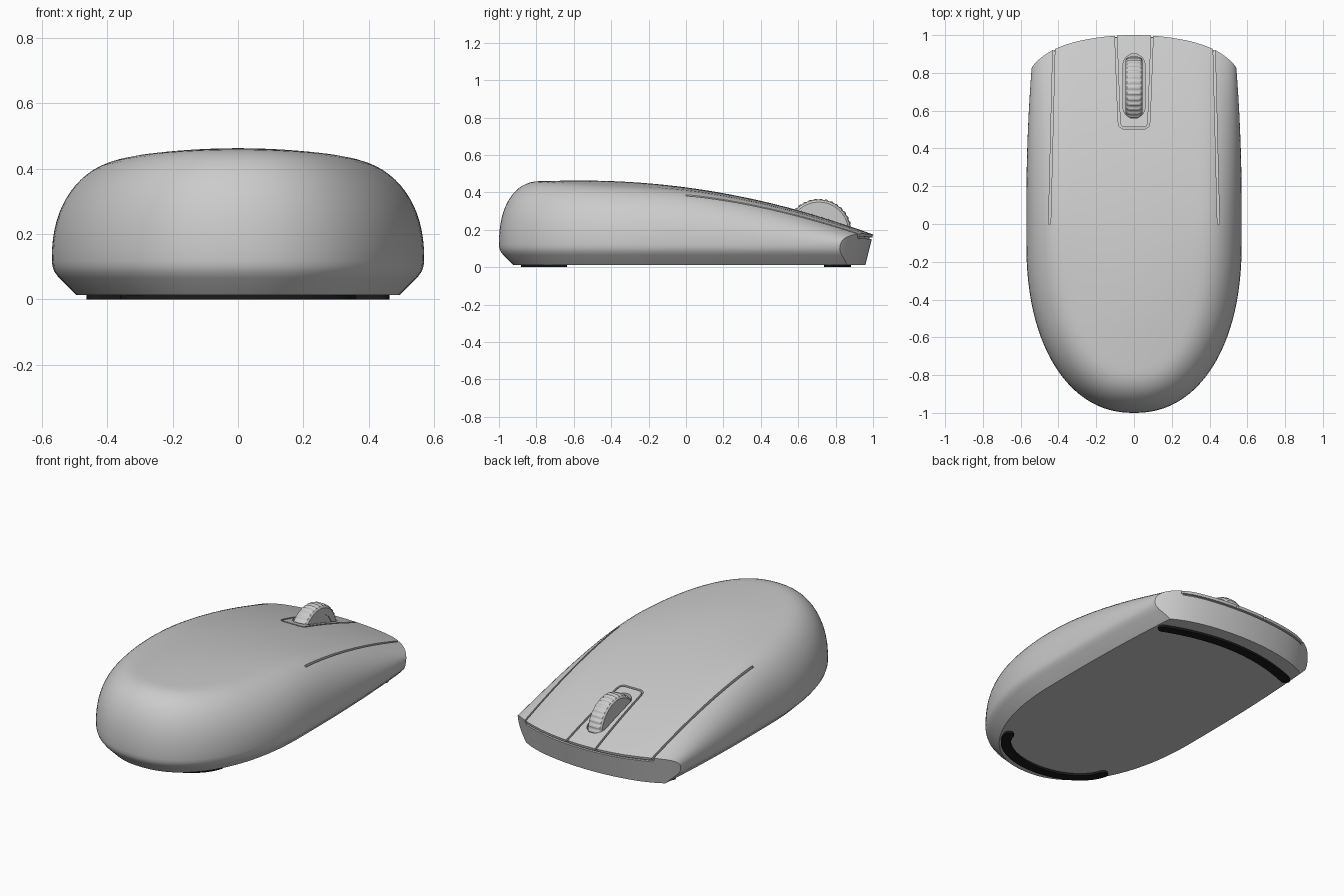
import bpy, bmesh
from math import sin, cos, pi, sqrt, hypot
from mathutils import Vector

if "Cube" in bpy.data.objects:
    bpy.data.objects.remove(bpy.data.objects["Cube"])

R, P, ZB = 0.22, 2.3, 0.12      # edge rounding: width, squareness, start height


def top(x, y):
    """Crowned top surface, ignoring the rounded rim."""
    k = 0.12 if y > -0.55 else 0.05
    t = min(max((y + 0.5) / 0.6, 0), 1)
    crown = 0.04 - 0.022 * t * t * (3 - 2 * t)
    return 0.463 - k * (y + 0.55) ** 2 - crown * (x / 0.42) ** 2


def surface(x, y):
    """Top surface including the rounding along the sides."""
    d = min(max((half_width(y) - abs(x)) / R, 0), 1)
    return ZB + (top(x, y) - ZB) * (1 - (1 - d) ** P) ** (1 / P)


def half_width(y):
    return 0.57 - 0.03 * max(0, (y - 0.1) / 0.75) ** 2


def front(x, z):
    """y of the leaning, curved front face."""
    return 1 + 0.25 * (z - 0.175) - 0.36 * x * x - 2.2 * x ** 6


def loft(name, loops, closed=False):
    """Bridge equal closed loops, capping the ends unless closed."""
    bm = bmesh.new()
    rows = [[bm.verts.new(p) for p in loop] for loop in loops]
    n = len(rows[0])
    pairs = list(zip(rows, rows[1:])) + ([(rows[-1], rows[0])] if closed else [])
    for a, b in pairs:
        for i in range(n):
            j = (i + 1) % n
            bm.faces.new((a[i], a[j], b[j], b[i]))
    if not closed:
        bm.faces.new(rows[0])
        bm.faces.new(rows[-1])
    bmesh.ops.remove_doubles(bm, verts=bm.verts, dist=1e-5)
    bmesh.ops.dissolve_degenerate(bm, edges=bm.edges, dist=1e-6)
    bmesh.ops.recalc_face_normals(bm, faces=bm.faces)
    me = bpy.data.meshes.new(name)
    bm.to_mesh(me)
    bm.free()
    ob = bpy.data.objects.new(name, me)
    bpy.context.collection.objects.link(ob)
    return ob


def resample(pts, n):
    pts = [Vector(p) for p in pts]
    lens = [(b - a).length for a, b in zip(pts, pts[1:])]
    out = []
    for i in range(n):
        s, k = sum(lens) * i / (n - 1), 0
        while k < len(lens) - 1 and s > lens[k]:
            s -= lens[k]
            k += 1
        out.append(pts[k].lerp(pts[k + 1], min(s / lens[k], 1)))
    return out


def ribbon(name, pts, width, low, high, n=40, rounded=False):
    """Sweep a rectangle along a plan path; low/high give z at (x, y)."""
    pts = resample(pts, n)
    total = sum((b - a).length for a, b in zip(pts, pts[1:]))
    loops = []
    for i, p in enumerate(pts):
        t = (pts[min(i + 1, n - 1)] - pts[max(i - 1, 0)]).normalized()
        h = width / 2
        if rounded:
            s = total * min(i, n - 1 - i) / (n - 1)
            h = max(0.3 * h, sqrt(h * h - max(h - s, 0) ** 2))
        a, b = p + Vector((-t.y, t.x)) * h, p - Vector((-t.y, t.x)) * h
        lo, hi = low(p.x, p.y), high(p.x, p.y)
        loops.append([(*a, lo), (*b, lo), (*b, hi), (*a, hi)])
    return loft(name, loops)


def smooth(ob, deg=40):
    bpy.ops.object.select_all(action='DESELECT')
    ob.select_set(True)
    bpy.context.view_layer.objects.active = ob
    bpy.ops.object.shade_smooth_by_angle(angle=deg * pi / 180)


# body plan outline: rounded back, long sides running past the front
side = [(0.57 * sin(a) ** (2 / 2.2), -0.1 - 0.9 * cos(a) ** (2 / 2.2))
        for a in [pi / 2 * i / 32 for i in range(32)]]
side += [(half_width(y), y) for y in [-0.1 + 1.3 * i / 26 for i in range(27)]]
normals = []
for i, p in enumerate(side):
    q, r = side[max(i - 1, 0)], side[min(i + 1, len(side) - 1)]
    dx, dy = r[0] - q[0], r[1] - q[1]
    if i == 0:
        dx, dy = 1, 0
    if p[1] > 0:
        dx, dy = 0, 1
    normals.append((dy / hypot(dx, dy), -dx / hypot(dx, dy)))


def inset(d):
    return [(max(x - nx * d, 0), y - ny * d) for (x, y), (nx, ny) in zip(side, normals)]


def ring(half):
    return half + [(-x, y, z) for x, y, z in reversed(half[1:])]


# body shell: chamfered base, rounded rim, crowned top
rings = [ring([(x, y, z) for x, y in inset(d)])
         for d, z in [(0.075, 0.013), (0.022, 0.066), (0.008, 0.085), (0.002, 0.102)]]
for i in range(17):
    a = pi / 2 * i / 16
    d = R * (1 - max(cos(a), 0) ** (2 / P))
    rings.append(ring([(x, y, ZB + (top(x, y) - ZB) * sin(a) ** (2 / P))
                       for x, y in inset(d)]))
inner = inset(R)
for i in range(1, 10):
    k = 1 - i / 9
    half = []
    for x, y in inner:
        yy = max(y, -0.6) * (1 - k) + y * k
        half.append((x * k, yy, top(x * k, yy)))
    rings.append(ring(half))
# the last ring collapses onto the spine, so it needs no cap face
body = loft("mouse_body", rings)
bm = bmesh.new()
bm.from_mesh(body.data)
bad = [f for f in bm.faces if f.calc_area() < 1e-9]
bmesh.ops.delete(bm, geom=bad, context='FACES_ONLY')
bm.to_mesh(body.data)
bm.free()

# cutters: front face, button seams, wheel surround, front lip, wheel slot
cutters = []
xs = [-0.7 + 1.4 * i / 80 for i in range(81)]
cutters.append(loft("front_cutter", [[(x, front(x, -0.1), -0.1), (x, front(x, 0.6), 0.6),
                                      (x, 1.5, 0.6), (x, 1.5, -0.1)] for x in xs]))


def deep(x, y):
    return surface(x, y) - 0.018


def above(x, y):
    return surface(x, y) + 0.04


for s in (-1, 1):
    cutters.append(ribbon("seam_cutter", [(s * 0.447, 0), (s * 0.42, 1.1)], 0.011, deep, above))
cutters.append(ribbon("surround_cutter",
                      [(0.1, 1.1), (0.079, 0.54), (0.074, 0.52), (0.06, 0.508), (-0.06, 0.508),
                       (-0.074, 0.52), (-0.079, 0.54), (-0.1, 1.1)], 0.011, deep, above, n=110))
lip = []
for i in range(41):
    x = -0.422 + 0.844 * i / 40
    y = front(x, 0.16)
    z = surface(x, y)
    lip.append([(x, y - 0.015, z - 0.026), (x, y + 0.05, z - 0.03),
                (x, y + 0.05, z - 0.018), (x, y - 0.015, z - 0.016)])
cutters.append(loft("lip_cutter", lip))
cutters.append(ribbon("slot_cutter", [(0, 0.56), (0, 0.9)], 0.116,
                      lambda x, y: 0.12, lambda x, y: 0.6, n=60, rounded=True))
bpy.context.view_layer.objects.active = body
for c in cutters:
    m = body.modifiers.new("cut", 'BOOLEAN')
    m.operation, m.solver, m.object = 'DIFFERENCE', 'EXACT', c
    bpy.ops.object.modifier_apply(modifier=m.name)
for c in cutters:
    bpy.data.objects.remove(c)
smooth(body)

# scroll wheel with a ribbed tread
wheel = []
for i in range(144):
    a = 2 * pi * i / 144
    rib = 0.004 if i % 4 < 2 else 0
    prof = [(-0.046, 0.12), (-0.046, 0.158), (-0.038, 0.17 - rib), (-0.02, 0.176 - rib),
            (0.02, 0.176 - rib), (0.038, 0.17 - rib), (0.046, 0.158), (0.046, 0.12)]
    wheel.append([(x, 0.71 + r * cos(a), 0.19 + r * sin(a)) for x, r in prof])
smooth(loft("scroll_wheel", wheel, closed=True), 25)
bpy.ops.mesh.primitive_cylinder_add(vertices=48, radius=0.13, depth=0.084,
                                    location=(0, 0.71, 0.19), rotation=(0, pi / 2, 0))
bpy.context.object.name = "wheel_hub"
smooth(bpy.context.object)

# dark glide feet
black = bpy.data.materials.new("black")
black.diffuse_color = (0.01, 0.01, 0.01, 1)
black.use_nodes = True
black.node_tree.nodes["Principled BSDF"].inputs["Base Color"].default_value = black.diffuse_color
front_path = [(x, 0.855 - 0.47 * x * x) for x in [-0.46 + 0.92 * i / 40 for i in range(41)]]
back_path = [(0.34 * sin(a), -0.62 - 0.235 * cos(a))
             for a in [-1.5 + 3 * i / 40 for i in range(41)]]
for name, path in (("front_foot", front_path), ("back_foot", back_path)):
    foot = ribbon(name, path, 0.055, lambda x, y: 0, lambda x, y: 0.015, n=90, rounded=True)
    foot.data.materials.append(black)
    smooth(foot)
